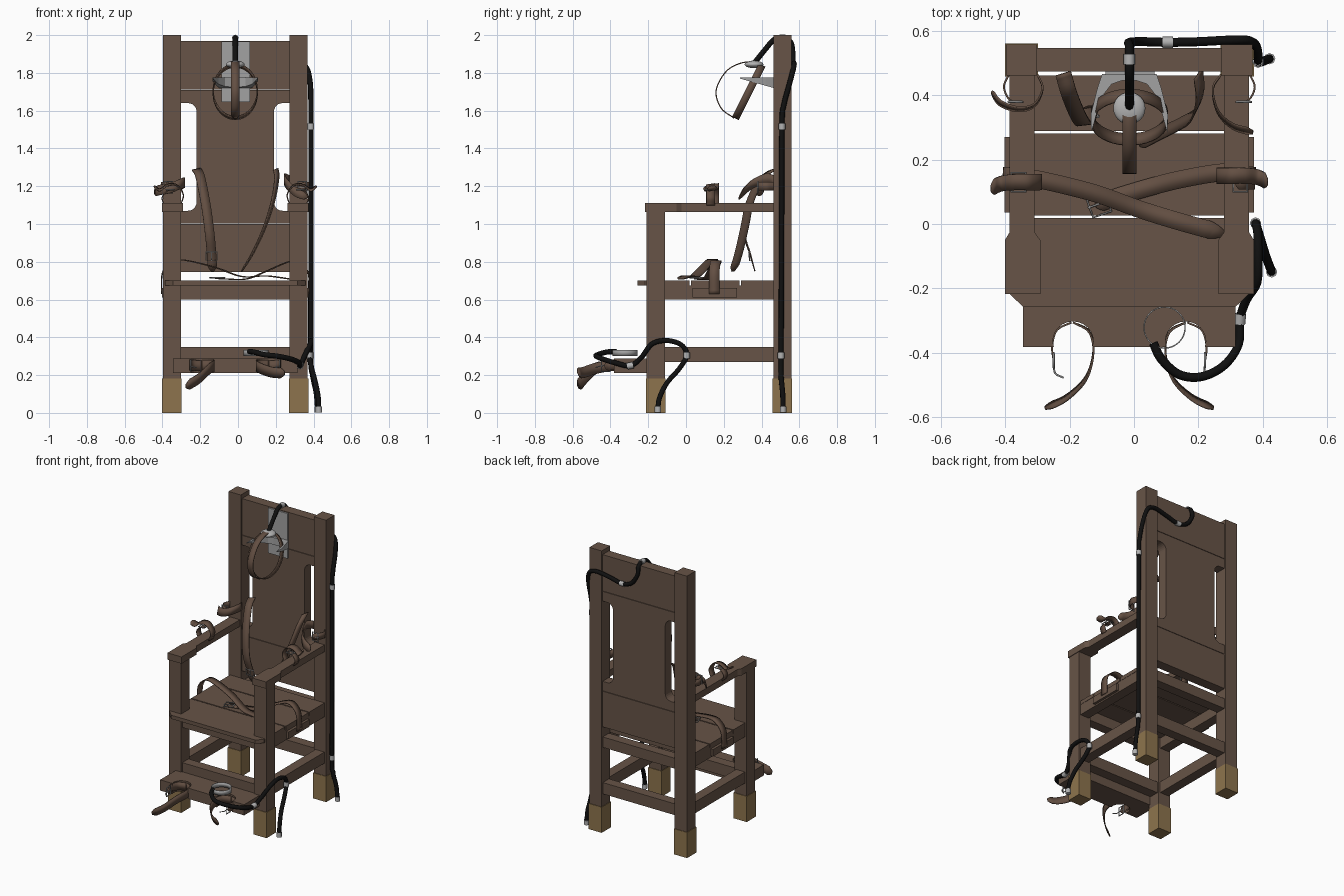
import bpy, bmesh, math
from mathutils import Vector as V

CX = -0.0145  # symmetry plane of the chair (the cable sits off to one side)

def mat(name, r, g, b):
    m = bpy.data.materials.new(name)
    m.diffuse_color = (r, g, b, 1)
    return m

WOOD = mat("dark wood", 0.135, 0.088, 0.063)
FOOT = mat("foot tan", 0.27, 0.175, 0.075)
LEATHER = mat("leather", 0.125, 0.078, 0.055)
BLACK = mat("cable black", 0.005, 0.005, 0.005)
STEEL = mat("steel", 0.36, 0.36, 0.36)
CLIP = mat("clip grey", 0.45, 0.45, 0.45)
smooth = []

def add(name, bm, m):
    bmesh.ops.recalc_face_normals(bm, faces=bm.faces)
    me = bpy.data.meshes.new(name)
    bm.to_mesh(me)
    bm.free()
    me.materials.append(m)
    ob = bpy.data.objects.new(name, me)
    bpy.context.collection.objects.link(ob)
    return ob

def prism(name, pts, axis, lo, hi, m=WOOD):
    put = {'z': lambda a, b, h: (a, b, h), 'y': lambda a, b, h: (a, h, b)}[axis]
    bm = bmesh.new()
    f = bm.faces.new([bm.verts.new(put(a, b, lo)) for a, b in pts])
    ext = bmesh.ops.extrude_face_region(bm, geom=[f])['geom']
    top = [v for v in ext if isinstance(v, bmesh.types.BMVert)]
    bmesh.ops.translate(bm, verts=top, vec=V(put(0, 0, hi - lo)))
    return add(name, bm, m)

def box(name, x0, x1, y0, y1, z0, z1, m=WOOD):
    return prism(name, [(x0, y0), (x1, y0), (x1, y1), (x0, y1)], 'z', z0, z1, m)

def pair(name, d0, d1, *rest, m=WOOD):
    for s, side in ((-1, "left"), (1, "right")):
        a, b = sorted((CX + s * d0, CX + s * d1))
        box(side + "_" + name, a, b, *rest, m)

def mirrored(half):  # outline of the right half, in offsets from the centre
    return [(CX + d, v) for d, v in half] + [(CX - d, v) for d, v in reversed(half)]

def flow(pts, n=6):  # smooth path through the points
    p = [V(q) for q in pts]
    p = [2 * p[0] - p[1]] + p + [2 * p[-1] - p[-2]]
    out = []
    for i in range(1, len(p) - 2):
        a, b, c, d = p[i - 1:i + 3]
        for k in range(n):
            t = k / n
            out.append(0.5 * (2 * b + (c - a) * t + (2 * a - 5 * b + 4 * c - d) * t * t
                              + (3 * b - a - 3 * c + d) * t ** 3))
    return out + [p[-2]]

def strap(name, pts, w0, w1=None, width=0.05, closed=False):
    path = [V(q) for q in pts] if closed else flow(pts)
    bm, n = bmesh.new(), len(path)
    rows = []
    for i, p in enumerate(path):
        w = V(w0).lerp(V(w1 or w0), i / (n - 1)).normalized() * width / 2
        if not closed and i >= n - 2:
            w *= 0.75 if i == n - 2 else 0.35  # rounded tip
        rows.append((bm.verts.new(p - w), bm.verts.new(p + w)))
    for i in range(n if closed else n - 1):
        a, b = rows[i], rows[(i + 1) % n]
        bm.faces.new((a[0], b[0], b[1], a[1]))
    ob = add(name, bm, LEATHER)
    s = ob.modifiers.new("thickness", 'SOLIDIFY')
    s.thickness, s.offset = 0.006, 0
    smooth.append(ob)

def tube(name, path, r, m, cyclic=False):
    cu = bpy.data.curves.new(name, 'CURVE')
    cu.dimensions, cu.bevel_depth, cu.bevel_resolution, cu.use_fill_caps = '3D', r, 2, True
    sp = cu.splines.new('POLY')
    sp.points.add(len(path) - 1)
    for q, p in zip(sp.points, path):
        q.co = (*p, 1)
    sp.use_cyclic_u = cyclic
    cu.materials.append(m)
    ob = bpy.data.objects.new(name, cu)
    bpy.context.collection.objects.link(ob)

def buckle(name, c, u, v, a=0.022, b=0.03):
    c, u, v = V(c), V(u).normalized() * a, V(v).normalized() * b
    tube(name, [c - u - v, c + u - v, c + u + v, c - u + v], 0.0035, STEEL, True)
    tube(name + "_pin", [c - u, c + u * 1.2], 0.003, STEEL)

def clip(c, direction, length=0.032):
    d = V(direction).normalized() * length / 2
    tube("cable_clip", [V(c) - d, V(c) + d], 0.0175, CLIP)

# posts, legs and feet
pair("back_post", 0.287, 0.383, 0.462, 0.558, 0.18, 2.0)
pair("front_leg", 0.287, 0.383, -0.208, -0.112, 0.18, 1.066)
pair("back_foot", 0.284, 0.387, 0.458, 0.562, 0, 0.182, m=FOOT)
pair("front_foot", 0.284, 0.387, -0.212, -0.108, 0, 0.182, m=FOOT)

# rails under the seat and stretchers near the floor
for nm, z0, z1 in (("seat_rail", 0.60, 0.674), ("stretcher", 0.27, 0.35)):
    pair(nm, 0.30, 0.37, -0.112, 0.462, z0, z1)
    box("front_" + nm, CX - 0.287, CX + 0.287, -0.195, -0.125, z0, z1)
    box("back_" + nm, CX - 0.287, CX + 0.287, 0.475, 0.545, z0, z1)
pair("belt_plate", 0.365, 0.388, 0.035, 0.27, 0.61, 0.66)

# seat planks
prism("seat_front", mirrored([(0.33, -0.258), (0.372, -0.218), (0.372, 0.019)]), 'z', 0.674, 0.70)
box("seat_middle", CX - 0.372, CX + 0.372, 0.027, 0.282, 0.674, 0.70)
box("seat_back", CX - 0.372, CX + 0.372, 0.29, 0.462, 0.674, 0.70)

# arm rests, wider at the front
for s in (-1, 1):
    prism("arm_rest", [(CX + s * d, y) for d, y in (
        (0.277, -0.218), (0.387, -0.218), (0.387, -0.05), (0.372, -0.025), (0.372, 0.465),
        (0.295, 0.465), (0.295, -0.025), (0.277, -0.05))], 'z', 1.064, 1.112)

# back boards, the middle one with rounded side openings
box("back_top_board", CX - 0.287, CX + 0.287, 0.475, 0.547, 1.712, 1.97)
box("back_low_board", CX - 0.287, CX + 0.287, 0.475, 0.547, 0.747, 1.0)
half = [(0.287, 1.003), (0.287, 1.07)]
half += [(0.25 - 0.045 * math.sin(t * math.pi / 12), 1.115 - 0.045 * math.cos(t * math.pi / 12)) for t in range(7)]
half += [(0.25 - 0.045 * math.cos(t * math.pi / 12), 1.595 + 0.045 * math.sin(t * math.pi / 12)) for t in range(7)]
half += [(0.287, 1.64), (0.287, 1.709)]
prism("back_middle_board", mirrored(half), 'y', 0.475, 0.547)

# foot board with two ankle notches
edge = [(0.33, -0.20), (0.33, -0.382), (0.235, -0.382)]
edge += [(0.175 + 0.063 * math.cos(t * math.pi / 12), -0.365 + 0.062 * math.sin(t * math.pi / 12)) for t in range(13)]
edge += [(0.115, -0.382)]
prism("foot_board", mirrored(edge), 'z', 0.212, 0.288)

# head plate and wedge-shaped head rest
box("head_plate", CX - 0.074, CX + 0.078, 0.464, 0.476, 1.645, 1.965, STEEL)
rest = prism("head_rest", mirrored([(0.085, 0.466), (0.1, 0.42), (0.12, 0.34), (0.118, 0.285), (0.108, 0.32),
                                    (0.09, 0.39), (0.055, 0.435), (0.02, 0.447)]), 'z', 1.72, 1.775, STEEL)
for v in rest.data.vertices:
    if v.co.z < 1.75:
        v.co.z = 1.77 - 0.05 * (v.co.y - 0.285) / 0.18

# head band, chin strap and electrode dome
u = V((0, 0.447, 0.894))
c = V((CX, 0.332, 1.70))
ring = [c + V((0.117 * math.cos(t * math.pi / 20), 0, 0)) + u * 0.155 * math.sin(t * math.pi / 20) for t in range(40)]
strap("head_band", ring, (0, -0.894, 0.447), width=0.04, closed=True)
strap("face_strap", [(CX, 0.40, 1.84), (CX, 0.32, 1.858), (CX, 0.22, 1.815), (CX, 0.16, 1.71),
                     (CX, 0.185, 1.615), (CX, 0.255, 1.56)], (1, 0, 0), width=0.043)
bm = bmesh.new()
bmesh.ops.create_uvsphere(bm, u_segments=24, v_segments=12, radius=0.05)
bmesh.ops.scale(bm, vec=(1, 1, 0.4), verts=bm.verts)
bmesh.ops.translate(bm, vec=(CX, 0.36, 1.845), verts=bm.verts)
smooth.append(add("head_electrode", bm, CLIP))

# shoulder straps
strap("left_shoulder_strap", [(-0.22, 0.468, 1.29), (-0.20, 0.40, 1.25), (-0.17, 0.33, 1.10), (-0.15, 0.31, 0.95),
                              (-0.14, 0.34, 0.84), (-0.135, 0.365, 0.75)], (1, 0.3, 0.2), (1, 0, 0))
strap("right_shoulder_strap", [(0.20, 0.468, 1.29), (0.205, 0.40, 1.24), (0.185, 0.34, 1.12), (0.14, 0.31, 0.98),
                               (0.08, 0.28, 0.85), (0.02, 0.25, 0.75)], (0.5, 0.8, 0.2), (0.3, 1, 0.2))
buckle("shoulder_buckle", (-0.14, 0.335, 0.83), (0, 0.1, -1), (1, 0, 0))

# lap belts
strap("left_lap_belt", [(-0.405, 0.15, 0.63), (-0.40, 0.15, 0.74), (-0.35, 0.145, 0.80), (-0.28, 0.135, 0.808),
                        (-0.12, 0.095, 0.77), (0.02, 0.045, 0.722), (0.15, 0.005, 0.725), (0.28, -0.03, 0.708)],
      (0, 1, 0), (0.2, 1, 0), 0.055)
strap("right_lap_belt", [(0.376, 0.15, 0.63), (0.372, 0.15, 0.74), (0.33, 0.155, 0.795), (0.27, 0.16, 0.80),
                         (0.15, 0.14, 0.75), (0.05, 0.115, 0.71), (-0.05, 0.085, 0.708), (-0.12, 0.06, 0.712)],
      (0, 1, 0), (-0.2, 1, 0), 0.055)
buckle("lap_buckle", (-0.11, 0.062, 0.715), (-1, -0.35, 0), (-0.35, 1, 0), 0.03, 0.034)

for s, side in ((-1, "left"), (1, "right")):
    X = lambda d: CX + s * d
    dy = 0.02 if s > 0 else 0
    # wrist straps curling over the arm rests
    strap(side + "_wrist_strap", [(X(0.29), 0.13 + dy, 1.10), (X(0.275), 0.13 + dy, 1.155), (X(0.31), 0.13 + dy, 1.205),
                                  (X(0.36), 0.13 + dy, 1.205), (X(0.40), 0.125 + dy, 1.18),
                                  (X(0.43), 0.11 + dy, 1.20)], (0, 1, 0), (0, 1, 0.3))
    strap(side + "_wrist_tab", [(X(0.375), 0.13, 1.10), (X(0.387), 0.13, 1.14), (X(0.36), 0.13, 1.175),
                                (X(0.33), 0.13, 1.18)], (0, 1, 0), width=0.045)
    buckle(side + "_wrist_buckle", (X(0.345), 0.13, 1.182), (1, 0, 0), (0, 1, 0))
    # upper arm straps on the back posts
    fwd = [(0.285, 0.465, 1.23), (0.26, 0.42, 1.24), (0.275, 0.35, 1.21), (0.32, 0.305, 1.17), (0.385, 0.285, 1.15)]
    curl = [(0.285, 0.465, 1.21), (0.27, 0.42, 1.22), (0.295, 0.37, 1.21), (0.345, 0.357, 1.19),
            (0.40, 0.375, 1.18), (0.428, 0.41, 1.17)]
    strap(side + "_arm_strap", [(X(d), y, z) for d, y, z in (fwd if s > 0 else curl)], (0, 0, 1), (0, 0.4, 1), 0.055)
    strap(side + "_arm_tab", [(X(0.375), 0.465, 1.20), (X(0.39), 0.425, 1.20), (X(0.37), 0.385, 1.20),
                              (X(0.33), 0.38, 1.19)], (0, 0, 1), width=0.045)
    buckle(side + "_arm_buckle", (X(0.355), 0.38, 1.195), (1, 0, 0), (0, 0, 1))
    # ankle straps lining the notches
    z = 0.14 if s < 0 else 0.21
    strap(side + "_ankle_strap", [(X(0.175), -0.306, 0.25), (X(0.125), -0.335, 0.252), (X(0.112), -0.40, 0.25),
                                  (X(0.135), -0.48, 0.235), (X(0.195), -0.54, (z + 0.22) / 2),
                                  (X(0.262), -0.572, z)], (0, 0, 1), (0, -0.4, 1), 0.058)
    strap(side + "_ankle_tab", [(X(0.18), -0.306, 0.25), (X(0.225), -0.33, 0.252), (X(0.24), -0.38, 0.255),
                                (X(0.235), -0.43, 0.25)], (0, 0, 1), width=0.055)
    buckle(side + "_ankle_buckle", (X(0.235), -0.425, 0.25), (0, 1, 0), (0, 0, 1))
    tube(side + "_buckle_tongue", flow([(X(0.235), -0.44, 0.25), (X(0.23), -0.465, 0.245), (X(0.205), -0.478, 0.24)]),
         0.003, STEEL)

# ankle electrode ring
bm = bmesh.new()
bmesh.ops.create_cone(bm, cap_ends=False, segments=32, radius1=0.066, radius2=0.066, depth=0.032)
bmesh.ops.translate(bm, vec=(0.095, -0.322, 0.318), verts=bm.verts)
ob = add("ankle_electrode", bm, STEEL)
ob.modifiers.new("thickness", 'SOLIDIFY').thickness = 0.004
smooth.append(ob)

# head cable: over the back, across and down the right post
tube("head_cable", flow([
    (CX, 0.36, 1.85), (CX, 0.42, 1.925), (CX, 0.465, 1.975), (CX, 0.51, 1.985), (CX, 0.553, 1.965),
    (CX, 0.565, 1.91), (0.03, 0.567, 1.84), (0.105, 0.565, 1.815), (0.2, 0.567, 1.835), (0.3, 0.572, 1.852),
    (0.36, 0.57, 1.83), (0.382, 0.55, 1.75), (0.386, 0.518, 1.63), (0.386, 0.508, 1.515), (0.386, 0.506, 0.9),
    (0.386, 0.503, 0.305), (0.395, 0.503, 0.2), (0.415, 0.512, 0.1), (0.422, 0.514, 0.01)]), 0.014, BLACK)
clip((CX, 0.512, 1.985), (0, 1, 0))
clip((0.105, 0.565, 1.815), (1, 0, 0))
clip((0.386, 0.508, 1.515), (0, 0, 1))
clip((0.386, 0.503, 0.305), (0, 0, 1))
clip((0.422, 0.514, 0.018), (0, 0, 1))

# ankle cable: from the ring, round the foot board and up over the stretcher
tube("ankle_cable", flow([
    (0.06, -0.37, 0.325), (0.085, -0.42, 0.322), (0.14, -0.468, 0.308), (0.21, -0.475, 0.30), (0.28, -0.44, 0.285),
    (0.325, -0.375, 0.265), (0.33, -0.295, 0.25), (0.35, -0.235, 0.295), (0.383, -0.18, 0.365), (0.386, -0.10, 0.383),
    (0.384, -0.025, 0.36), (0.378, 0.003, 0.305), (0.39, -0.035, 0.235), (0.41, -0.10, 0.16), (0.425, -0.14, 0.08),
    (0.428, -0.15, 0.01)]), 0.014, BLACK)
clip((0.33, -0.295, 0.25), (0.1, 1, 0.2))
clip((0.378, 0.003, 0.305), (0, 0, 1))
clip((0.428, -0.149, 0.018), (0, 0, 1))

# smooth the rounded parts only
bpy.ops.object.select_all(action='DESELECT')
for ob in smooth:
    ob.select_set(True)
bpy.context.view_layer.objects.active = smooth[0]
bpy.ops.object.shade_smooth_by_angle(angle=math.radians(40))
